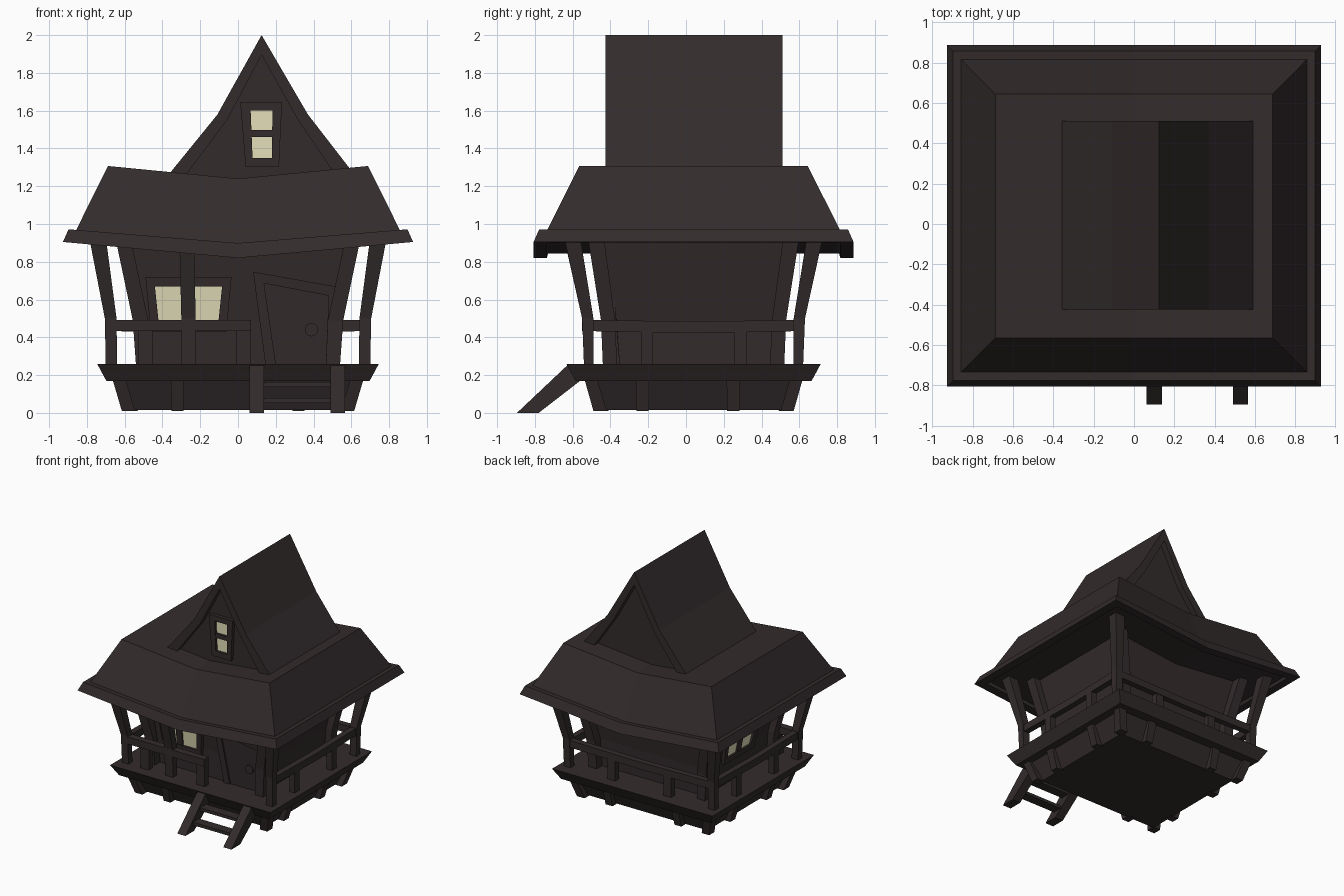
import bpy, bmesh, math
from mathutils import Vector

if "Cube" in bpy.data.objects:
    bpy.data.objects.remove(bpy.data.objects["Cube"])

CY = 0.04  # y centre of the house (the stairs stick out in front)


def material(name, rgb):
    m = bpy.data.materials.new(name)
    m.diffuse_color = (*rgb, 1)
    m.use_nodes = True
    m.node_tree.nodes["Principled BSDF"].inputs["Base Color"].default_value = m.diffuse_color
    return m


WOOD = material("dark wood", (0.033, 0.0245, 0.025))
GLASS = material("lit window", (0.78, 0.74, 0.49))


def finish(name, bm, mat):
    bmesh.ops.recalc_face_normals(bm, faces=bm.faces[:])
    me = bpy.data.meshes.new(name)
    bm.to_mesh(me)
    bm.free()
    me.materials.append(mat)
    ob = bpy.data.objects.new(name, me)
    bpy.context.collection.objects.link(ob)
    return ob


def loft(name, rings, mat=WOOD):
    """Closed solid through a list of equal-length rings of points."""
    bm = bmesh.new()
    vs = [[bm.verts.new(p) for p in r] for r in rings]
    n = len(rings[0])
    for a, b in zip(vs, vs[1:]):
        for i in range(n):
            j = (i + 1) % n
            bm.faces.new((a[i], a[j], b[j], b[i]))
    for r in (vs[0], vs[-1]):
        if n == 6:  # folded cap of the sagging roof
            bm.faces.new((r[0], r[1], r[4], r[5]))
            bm.faces.new((r[1], r[2], r[3], r[4]))
        else:
            bm.faces.new(r)
    return finish(name, bm, mat)


def rect(x0, x1, y0, y1, z):
    return [(x0, y0, z), (x1, y0, z), (x1, y1, z), (x0, y1, z)]


def house_ring(hx, hy, z):
    return rect(-hx, hx, CY - hy, CY + hy, z)


def post(name, sx, sy, levels):
    """Bent post; levels are (z, x0, x1, y0, y1) measured from the centre."""
    loft(name, [rect(sx * x0, sx * x1, CY + sy * y0, CY + sy * y1, z)
                for z, x0, x1, y0, y1 in levels])


def beam(name, a, b, w, h, dip=0.0):
    a, b = Vector(a), Vector(b)
    side = (b - a).cross(Vector((0, 0, 1))).normalized() * w / 2
    up = Vector((0, 0, h / 2))
    mid = (a + b) / 2 - Vector((0, 0, dip))
    loft(name, [[p - side - up, p + side - up, p + side + up, p - side + up]
                for p in (a, mid, b)])


def plate(name, poly, at, d, mat=WOOD):
    loft(name, [[at(u, z, k) for u, z in poly] for k in (-0.02, d)], mat)


def frame(name, outer, inner, at, d):
    """Raised border between two outlines on a wall."""
    bm = bmesh.new()
    o, i, ob, ib = [[bm.verts.new(at(u, z, k)) for u, z in p]
                    for p, k in ((outer, d), (inner, d), (outer, -.02), (inner, -.02))]
    n = len(outer)
    for a, b in ((o, i), (o, ob), (i, ib), (ob, ib)):
        for k in range(n):
            j = (k + 1) % n
            bm.faces.new((a[k], a[j], b[j], b[k]))
    finish(name, bm, WOOD)


# wall surfaces: (along, height, distance out) -> point
def lean(z, top):
    return .01 * (z - .26) / .23 if z < .49 else .01 + top * (z - .49) / .44


def front(u, z, d):
    return (u, CY - .41 - lean(z, .06) - d, z)


def left(u, z, d):
    return (-.49 - lean(z, .09) - d, CY - u, z)


def attic(u, z, d):
    return (u, -.375 - d, z)


# base, deck and house walls
loft("base", [house_ring(.56, .475, .015), house_ring(.635, .55, .18)])
loft("deck", [house_ring(.697, .625, .17), house_ring(.746, .674, .26)])
loft("house_walls", [house_ring(.49, .41, .25), house_ring(.50, .42, .49),
                     house_ring(.59, .48, .93)])

# corner posts: base, house, porch
for sx in (-1, 1):
    for sy in (-1, 1):
        post("base_corner_post", sx, sy, [(.01, .545, .615, .46, .53),
                                          (.18, .595, .665, .51, .578)])
        post("house_corner_post", sx, sy, [(.25, .465, .54, .405, .48),
                                           (.49, .475, .557, .415, .49),
                                           (.93, .57, .65, .475, .56)])
        post("porch_corner_post", sx, sy, [(.25, .64, .70, .53, .58),
                                           (.50, .643, .705, .53, .59),
                                           (.93, .70, .788, .60, .685)])
post("porch_middle_post", 1, -1, [(.25, -.30, -.225, .53, .58),
                                  (.50, -.30, -.225, .53, .59),
                                  (.90, -.31, -.23, .60, .68)])

# short posts on the base and under the railings
for s in (-1, 1):
    for c in (-.32, .32) if s > 0 else (-.32,):  # none behind the stairs
        post("base_post", 1, s, [(.01, c - .032, c + .032, .45, .525),
                                 (.18, c - .035, c + .035, .51, .57)])
    for c in (-.27, .21):
        post("base_side_post", s, 1, [(.01, .53, .61, c - .032, c + .032),
                                      (.18, .595, .66, c - .035, c + .035)])
    for c in (-.247, .247):
        post("side_rail_post", s, 1, [(.25, .645, .695, c - .032, c + .032),
                                      (.44, .645, .695, c - .032, c + .032)])
for c in (-.26, .26):
    post("back_rail_post", 1, 1, [(.25, c - .035, c + .035, .53, .58),
                                  (.44, c - .035, c + .035, .53, .58)])
for c in (-.49, .03):
    post("front_rail_post", 1, -1, [(.25, c - .038, c + .038, .53, .58),
                                    (.44, c - .038, c + .038, .53, .58)])

# railings
RZ = .463
for s in (-1, 1):
    beam("side_rail", (s * .67, CY - .56, RZ), (s * .67, CY + .56, RZ), .05, .06, .01)
beam("back_rail", (-.67, CY + .56, RZ), (.67, CY + .56, RZ), .05, .06, .01)
beam("front_rail", (-.67, CY - .56, RZ), (.07, CY - .56, RZ), .06, .06)

# stairs
for x in (.062, .49):
    side = [(-.625, .255), (-.895, 0), (-.78, 0), (-.56, .17)]
    loft("stair_stringer", [[(k, y, z) for y, z in side] for k in (x, x + .076)])
for y, z in ((-.66, .15), (-.755, .065)):
    beam("stair_tread", (.12, y, z), (.51, y, z), .08, .025)


# lower roof, sagging towards the middle
def roof_ring(hx, hy, z, sag):
    y0, y1 = CY - hy, CY + hy
    return [(-hx, y0, z), (0, y0, z - sag), (hx, y0, z),
            (hx, y1, z), (0, y1, z - sag), (-hx, y1, z)]


loft("lower_roof", [roof_ring(*r) for r in (
    (.85, .77, .927, .082), (.857, .777, .902, .082), (.927, .847, .905, .085),
    (.897, .817, .972, .073), (.857, .775, .968, .073), (.688, .605, 1.307, .067))])

# gable roof shell with recessed gable wall
outer = [(-.37, 1.258), (-.11, 1.578), (.125, 2.0), (.37, 1.58), (.60, 1.283)]
inner = [(.555, 1.20), (.315, 1.555), (.125, 1.895), (-.055, 1.555), (-.32, 1.20)]
loft("gable_roof", [[(x, y, z) for x, z in outer + inner] for y in (-.425, .512)])
loft("gable_wall", [[(x, y, z) for x, z in inner] for y in (-.375, .462)])


# windows on the front and left walls
def window(name, c, at, low):
    def quad(top, ztop, bottom, zbot):
        return [(c - bottom, zbot), (c + bottom, zbot), (c + top, ztop), (c - top, ztop)]
    frame(name + "_frame", quad(.228, .72, .20, low - .04),
          quad(.178, .67, .157, low), at, .025)
    plate(name + "_glass", quad(.185, .68, .165, low - .01), at, .006, GLASS)
    plate(name + "_mullion", quad(.027, .69, .027, low - .02), at, .018)


window("front_window", -.262, front, .47)
window("left_window", 0.0, left, .49)

# attic window with two panes
frame("attic_window_frame", [(.04, 1.305), (.217, 1.305), (.233, 1.645), (.012, 1.645)],
      [(.077, 1.35), (.18, 1.35), (.182, 1.60), (.067, 1.60)], attic, .03)
plate("attic_window_glass", [(.07, 1.34), (.187, 1.34), (.189, 1.61), (.06, 1.61)],
      attic, .008, GLASS)
plate("attic_window_bar", [(.06, 1.46), (.19, 1.46), (.19, 1.497), (.06, 1.497)], attic, .025)

# crooked door with frame and round knob
frame("door_frame", [(.145, .255), (.505, .255), (.525, .668), (.08, .747)],
      [(.20, .258), (.465, .258), (.48, .62), (.138, .686)], front, .025)
plate("door", [(.18, .256), (.48, .256), (.49, .63), (.13, .70)], front, .012)
ring = [(.39 + .035 * math.cos(k * math.pi / 8), .44 + .035 * math.sin(k * math.pi / 8))
        for k in range(16)]
plate("door_knob", ring, front, .035)
